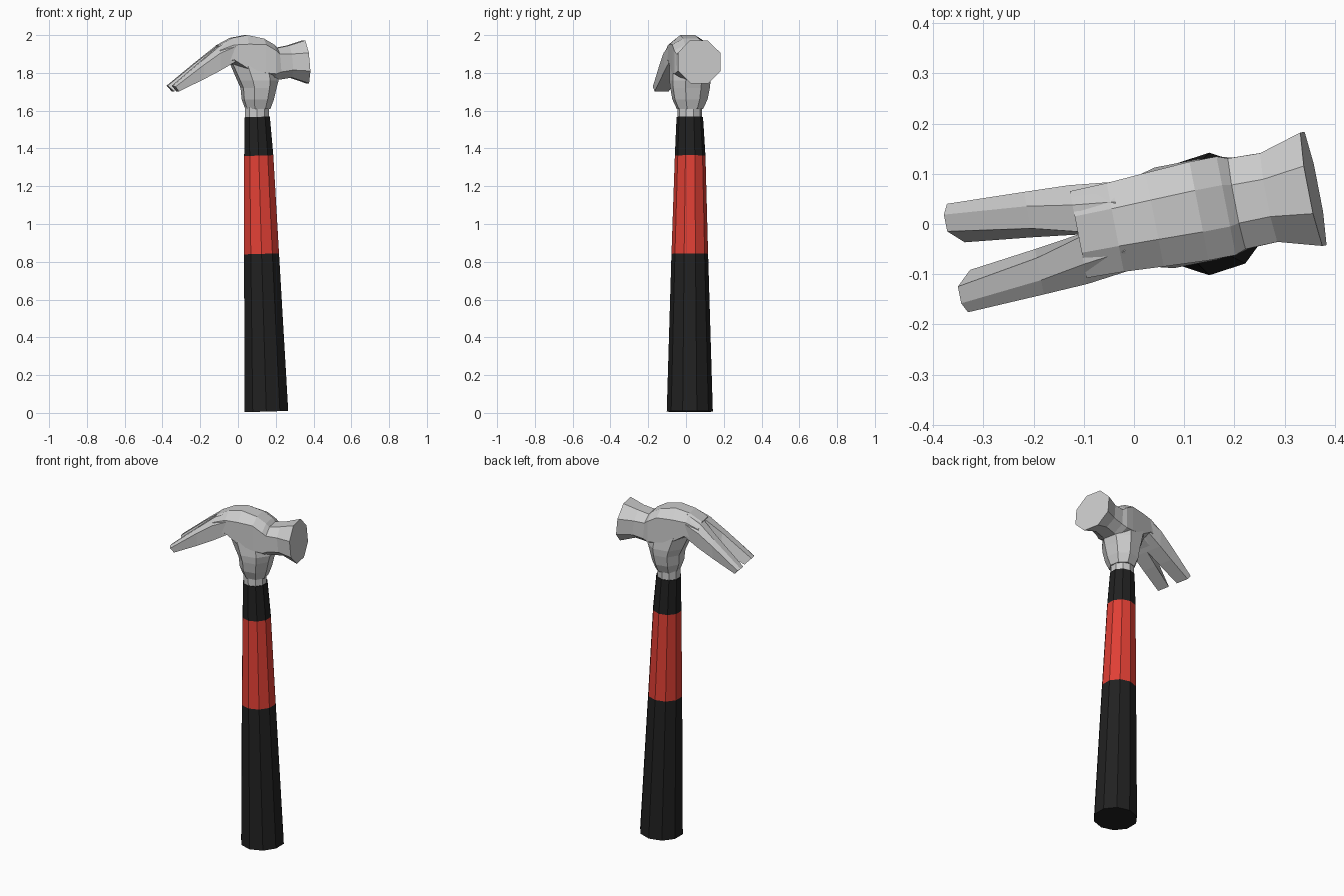
import bpy, bmesh
from math import cos, sin, pi, radians
from mathutils import Matrix

if "Cube" in bpy.data.objects:
    bpy.data.objects.remove(bpy.data.objects["Cube"])

HEAD = Matrix.Translation((0.1, 0.02, 0)) @ Matrix.Rotation(radians(11), 4, 'Z')


def material(name, rgb):
    m = bpy.data.materials.new(name)
    m.diffuse_color = (*rgb, 1)
    m.use_nodes = True
    m.node_tree.nodes["Principled BSDF"].inputs["Base Color"].default_value = m.diffuse_color
    return m


def loft(name, rings, mat=None, matrix=Matrix()):
    """Skin a list of equal-length point rings and cap both ends."""
    bm = bmesh.new()
    rows = [[bm.verts.new(matrix @ Matrix.Translation(p).translation) for p in r] for r in rings]
    n = len(rows[0])
    for a, b in zip(rows, rows[1:]):
        for i in range(n):
            j = (i + 1) % n
            bm.faces.new((a[i], a[j], b[j], b[i]))
    bm.faces.new(rows[0])
    bm.faces.new(rows[-1])
    bmesh.ops.recalc_face_normals(bm, faces=bm.faces)
    me = bpy.data.meshes.new(name)
    bm.to_mesh(me)
    bm.free()
    ob = bpy.data.objects.new(name, me)
    bpy.context.collection.objects.link(ob)
    if mat:
        me.materials.append(mat)
    return ob


def disc(cx, cy, z, r, n=10, lean=0.03):
    """Horizontal ring, leaning slightly like the handle axis."""
    pts = []
    for i in range(n):
        a = 2 * pi * (i + 0.5) / n
        pts.append((cx + r * cos(a), cy + r * sin(a), z + lean * r * cos(a)))
    return pts


black = material("black_rubber", (0.015, 0.015, 0.015))
red = material("red_rubber", (0.75, 0.05, 0.035))

# Handle: tapered, slightly leaning, three colour bands and a steel collar
s_bottom = disc(0.15, 0.02, 0.007, 0.122)
s_low = disc(0.125, 0.02, 0.842, 0.097)
s_high = disc(0.11, 0.022, 1.362, 0.081)
s_top = disc(0.102, 0.02, 1.567, 0.070)
loft("handle_grip", [s_bottom, s_low], black)
loft("handle_red_band", [s_low, s_high], red)
loft("handle_upper", [s_high, s_top], black)
loft("collar", [disc(0.101, 0.02, 1.567, 0.066), disc(0.1, 0.02, 1.62, 0.066)])

# Head body and striking face: octagonal sections along the head axis
# (position, half width, top z, shoulder z, cheek z, bottom z)
sections = [
    (-0.215, 0.088, 1.945, 1.920, 1.850, 1.815),
    (-0.140, 0.090, 1.985, 1.948, 1.870, 1.848),
    (-0.060, 0.095, 2.000, 1.952, 1.820, 1.800),
    (0.030, 0.100, 1.982, 1.950, 1.800, 1.775),
    (0.085, 0.100, 1.950, 1.918, 1.795, 1.760),
    (0.110, 0.092, 1.932, 1.900, 1.805, 1.765),
    (0.175, 0.090, 1.945, 1.900, 1.815, 1.775),
    (0.262, 0.115, 1.972, 1.906, 1.810, 1.745),
]
rings = []
for u, w, zt, zs, zc, zb in sections:
    half = [(0.42 * w, zt), (w, zs), (w, zc), (0.42 * w, zb)]
    outline = half + [(-v, z) for v, z in reversed(half)]
    tilt = 0.09 if u > 0.1 else 0
    rings.append([(u - tilt * (z - 1.86), v, z) for v, z in outline])
loft("head_body", rings, matrix=HEAD)

# Socket below the head: (z, back u, front u, half width)
rings = []
for z, u0, u1, w in [(1.61, -0.058, 0.068, 0.066), (1.66, -0.075, 0.085, 0.088),
                     (1.72, -0.080, 0.098, 0.099), (1.76, -0.098, 0.109, 0.102),
                     (1.85, -0.138, 0.106, 0.094)]:
    c, h = (u0 + u1) / 2, (u1 - u0) / 2
    q = [(h, 0.42 * w), (0.45 * h, w), (-0.45 * h, w), (-h, 0.42 * w)]
    outline = q + [(a, -b) for a, b in reversed(q)]
    rings.append([(c + a, b, z) for a, b in outline])
loft("head_socket", rings, matrix=HEAD)

# Two claws, mirrored, thinning to a wedge tip
# (u, inner low, inner top, crest, outer, top z, shoulder z, bottom z)
claw = [
    (-0.130, 0.000, 0.002, 0.050, 0.090, 1.980, 1.940, 1.860),
    (-0.215, 0.000, 0.006, 0.060, 0.100, 1.940, 1.905, 1.812),
    (-0.305, 0.012, 0.030, 0.075, 0.104, 1.868, 1.843, 1.766),
    (-0.460, 0.028, 0.056, 0.090, 0.110, 1.732, 1.727, 1.702),
]
for side, name in ((1, "claw_back"), (-1, "claw_front")):
    rings = []
    for u, il, it, cr, o, zt, zs, zb in claw:
        k = 0.02 if u < -0.4 else 0
        rings.append([(u + k, side * il, zb), (u - k / 2, side * it, zt),
                      (u - k / 2, side * cr, zt), (u, side * o, zs),
                      (u + k, side * (o - 0.006), zb)])
    loft(name, rings, matrix=HEAD)
